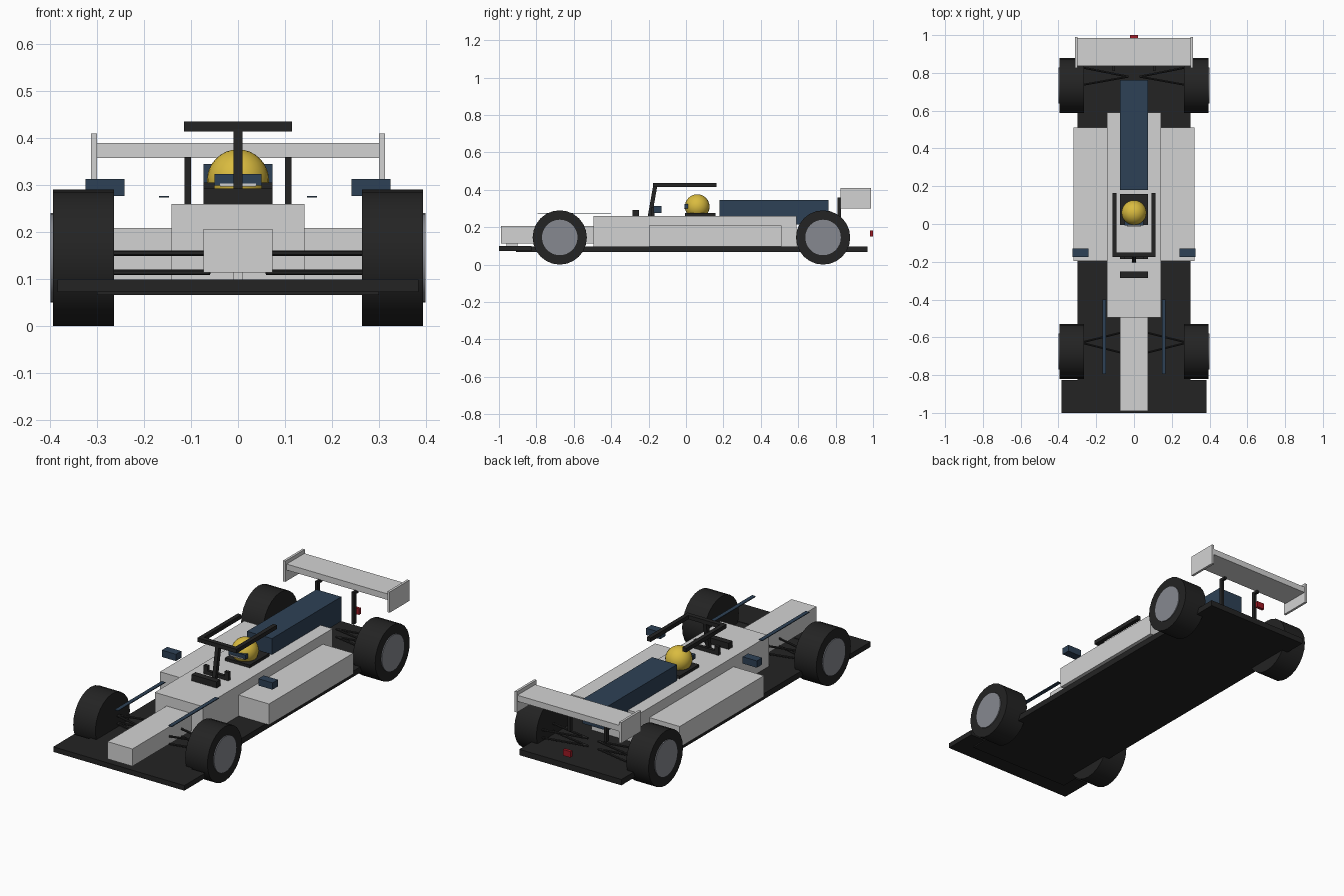
import bpy
import math
from mathutils import Vector

cube = bpy.data.objects.get("Cube")
if cube:
    bpy.data.objects.remove(cube, do_unlink=True)


def material(name, r, g, b):
    m = bpy.data.materials.new(name)
    m.use_nodes = True
    m.diffuse_color = (r, g, b, 1)
    bsdf = next(n for n in m.node_tree.nodes if n.type == 'BSDF_PRINCIPLED')
    bsdf.inputs["Base Color"].default_value = (r, g, b, 1)
    return m


WHITE = material("body_white", 0.65, 0.65, 0.65)
BLACK = material("carbon_black", 0.017, 0.017, 0.017)
BLUE = material("navy_blue", 0.027, 0.053, 0.092)
RIM = material("rim_grey", 0.24, 0.25, 0.28)
YELLOW = material("helmet_yellow", 0.7, 0.5, 0.05)
RED = material("light_red", 0.35, 0.01, 0.018)


def finish(name, mat):
    ob = bpy.context.object
    ob.name = name
    ob.data.materials.append(mat)
    return ob


def box(name, mat, x, y, z):
    """Box given by its (min, max) range on each axis."""
    bpy.ops.mesh.primitive_cube_add(size=1)
    ob = finish(name, mat)
    ob.location = [(a + b) / 2 for a, b in (x, y, z)]
    ob.scale = [b - a for a, b in (x, y, z)]
    return ob


def pair(name, mat, x, y, z):
    """The same box on both sides."""
    box("left_" + name, mat, x, y, z)
    box("right_" + name, mat, (-x[1], -x[0]), y, z)


def wheel_disc(name, mat, x, y, radius, width, sides):
    bpy.ops.mesh.primitive_cylinder_add(vertices=sides, radius=radius, depth=width,
                                        location=(x, y, 0.145),
                                        rotation=(0, math.pi / 2, 0))
    finish(name, mat)
    bpy.ops.object.shade_smooth_by_angle(angle=math.radians(30))


def rod(name, mat, start, end, radius, sides=6):
    a, b = Vector(start), Vector(end)
    bpy.ops.mesh.primitive_cylinder_add(vertices=sides, radius=radius,
                                        depth=(b - a).length, location=(a + b) / 2)
    ob = finish(name, mat)
    ob.rotation_euler = (b - a).to_track_quat('Z', 'Y').to_euler()


# Floor and front wing
box("floor", BLACK, (-0.3, 0.3), (-0.91, 0.97), (0.066, 0.097))
box("front_wing", BLACK, (-0.385, 0.385), (-1, -0.825), (0.072, 0.099))
box("nose_mount", WHITE, (-0.01, 0.01), (-0.96, -0.9), (0.099, 0.118))

# Body
box("nose", WHITE, (-0.073, 0.073), (-0.99, -0.49), (0.114, 0.206))
box("chassis", WHITE, (-0.142, 0.142), (-0.495, 0.59), (0.097, 0.26))
pair("sidepod", WHITE, (0.14, 0.32), (-0.197, 0.51), (0.097, 0.208))
box("engine_cover", BLUE, (-0.073, 0.073), (0.18, 0.762), (0.215, 0.345))
pair("stripe_rail", BLUE, (0.147, 0.168), (-0.795, -0.4), (0.273, 0.277))
pair("mirror", BLUE, (0.242, 0.325), (-0.175, -0.13), (0.277, 0.313))

# Cockpit, steering wheel and helmet
box("cockpit", BLACK, (-0.073, 0.073), (-0.005, 0.158), (0.25, 0.275))
box("windscreen", BLACK, (-0.074, 0.074), (-0.285, -0.252), (0.25, 0.293))
box("steering_wheel", BLACK, (-0.07, 0.07), (-0.186, -0.168), (0.26, 0.28))
pair("steering_grip", BLACK, (0.05, 0.073), (-0.186, -0.168), (0.26, 0.305))
bpy.ops.mesh.primitive_uv_sphere_add(segments=24, ring_count=16, radius=0.066,
                                     location=(0, 0.06, 0.31))
finish("helmet", YELLOW)
bpy.ops.object.shade_smooth_by_angle(angle=math.radians(40))
box("visor", BLUE, (-0.05, 0.05), (-0.009, 0.012), (0.299, 0.323))
box("visor_strip", WHITE, (-0.038, 0.038), (-0.012, -0.008), (0.297, 0.303))

# Protective hoop: leaning post, crossbar and side arms
post = box("halo_post", BLACK, (-0.01, 0.01), (-0.192, -0.17), (0.25, 0.428))
post.location.y += 0.002
post.rotation_euler.x = -math.radians(10)
box("halo_crossbar", BLACK, (-0.115, 0.115), (-0.176, -0.152), (0.414, 0.435))
pair("halo_arm", BLACK, (0.093, 0.115), (-0.176, 0.163), (0.414, 0.435))

# Rear wing and light
box("rear_wing", WHITE, (-0.302, 0.302), (0.837, 0.986), (0.358, 0.39))
pair("rear_wing_endplate", WHITE, (0.3, 0.313), (0.825, 0.99), (0.3, 0.41))
pair("rear_wing_strut", BLACK, (0.1, 0.114), (0.81, 0.83), (0.19, 0.352))
pair("rear_wing_bracket", BLACK, (0.1, 0.114), (0.81, 0.85), (0.345, 0.36))
box("rear_light", RED, (-0.022, 0.022), (0.984, 1.0), (0.15, 0.182))

# Wheels and wishbones
for side, s in (("left", 1), ("right", -1)):
    for end, y in (("front", -0.675), ("rear", 0.733)):
        label = side + "_" + end
        wheel_disc(label + "_tyre", BLACK, s * 0.329, y, 0.145, 0.13, 24)
        wheel_disc(label + "_rim", RIM, s * 0.39, y, 0.095, 0.018, 32)
    for level, z in (("upper", 0.155), ("lower", 0.114)):
        for i, offset in enumerate((-0.055, 0.055)):
            rod(f"{side}_front_{level}_arm_{i}", BLACK, (s * 0.28, -0.628, z),
                (s * 0.06, -0.628 + offset, z), 0.006)
        for i, y in enumerate((0.735, 0.83)):
            rod(f"{side}_rear_{level}_arm_{i}", BLACK, (s * 0.28, y, z),
                (s * 0.03, 0.78, z), 0.006)
